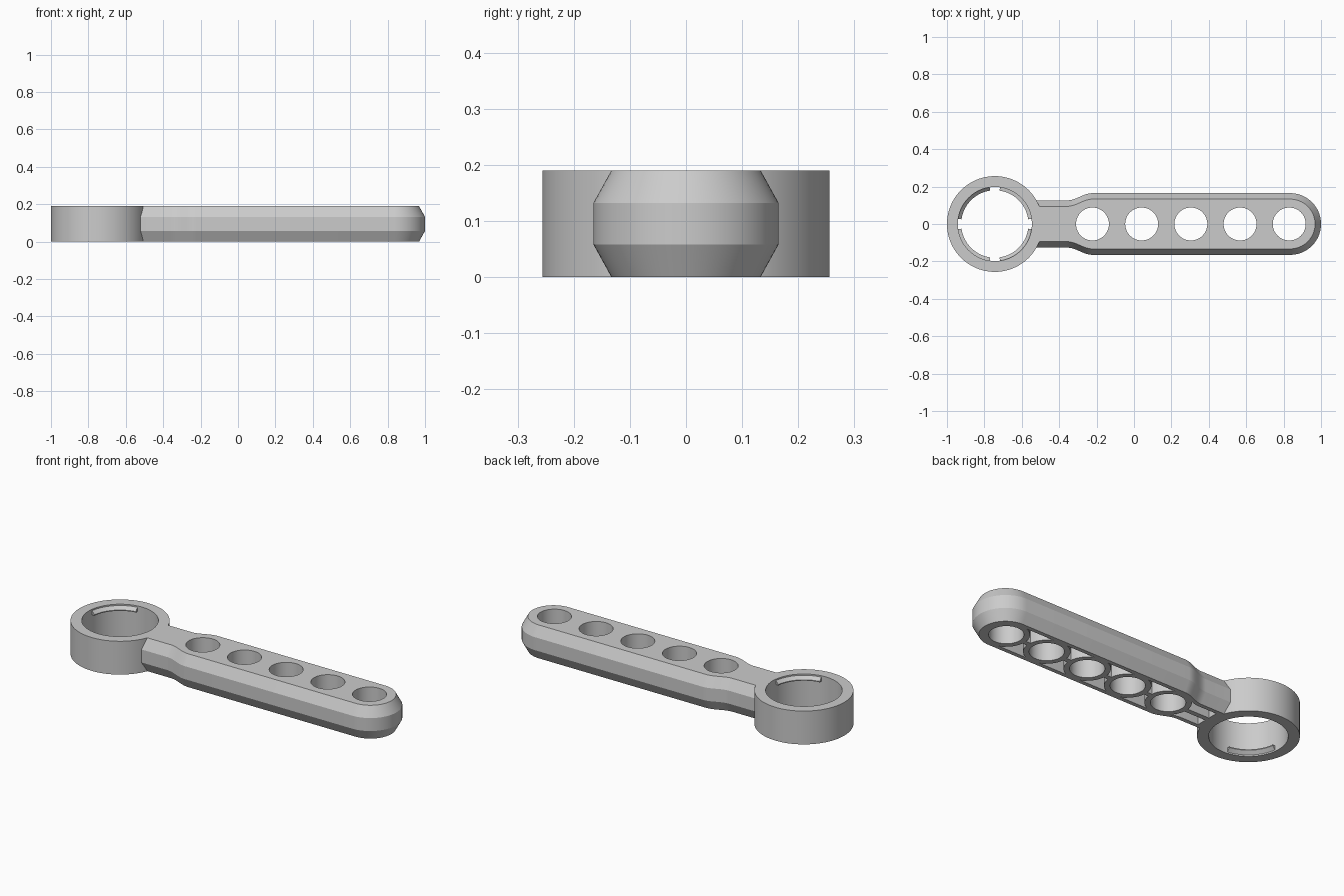
import bpy, bmesh, math

if "Cube" in bpy.data.objects:
    bpy.data.objects.remove(bpy.data.objects["Cube"])

H = 0.19
RING_X = -0.744
HOLES = [-0.222 + 0.263 * i for i in range(5)]


def loft(name, loops):
    """Closed solid from stacked loops with equal point counts."""
    bm = bmesh.new()
    rows = [[bm.verts.new(p) for p in loop] for loop in loops]
    n = len(rows[0])
    for a, b in zip(rows, rows[1:]):
        for i in range(n):
            j = (i + 1) % n
            bm.faces.new((a[i], a[j], b[j], b[i]))
    bm.faces.new(rows[0][::-1])
    bm.faces.new(rows[-1])
    bmesh.ops.recalc_face_normals(bm, faces=bm.faces)
    me = bpy.data.meshes.new(name)
    bm.to_mesh(me)
    bm.free()
    ob = bpy.data.objects.new(name, me)
    bpy.context.collection.objects.link(ob)
    return ob


def cylinder(name, x, r, z0, z1, n=64):
    ring = [(x + r * math.cos(math.tau * i / n), r * math.sin(math.tau * i / n)) for i in range(n)]
    return loft(name, [[(px, py, z) for px, py in ring] for z in (z0, z1)])


def boolean(target, tool, op):
    bpy.context.view_layer.objects.active = target
    m = target.modifiers.new(op, 'BOOLEAN')
    m.operation, m.object, m.solver = op, tool, 'EXACT'
    bpy.ops.object.modifier_apply(modifier=m.name)
    bpy.data.objects.remove(tool)


def outline(d, x0, tip=True):
    """Handle outline inset by d: narrow neck, S-shaped shoulder, round tip."""
    up = [(x0, 0.126 - d)]
    for i in range(13):
        t = i / 12
        up.append((-0.36 + 0.14 * t, 0.126 + 0.039 * (0.5 - 0.5 * math.cos(math.pi * t)) - d))
    if tip:
        for i in range(20):
            a = math.pi / 2 * (1 - i / 20)
            up.append((0.835 + (0.165 - d) * math.cos(a), (0.165 - d) * math.sin(a)))
        mid = [(1.0 - d, 0)]
    else:
        up.append((0.83, 0.165 - d))
        mid = []
    return up + mid + [(x, -y) for x, y in reversed(up)]


# Chamfered handle joined to the ring body
handle = loft("ring_handle", [[(x, y, z) for x, y in outline(d, -0.6)]
                              for d, z in ((0.032, 0), (0, 0.058), (0, 0.132), (0.032, H))])
boolean(handle, cylinder("ring_body", RING_X, 0.256, 0, H, 96), 'UNION')
boolean(handle, cylinder("ring_bore", RING_X, 0.198, -0.1, 0.3, 96), 'DIFFERENCE')

# Underside pockets, leaving tubes around the holes and a central rib
pocket = loft("pocket", [[(x, y, z) for x, y in outline(0.055, -0.475, False)] for z in (-0.05, 0.15)])
for x in HOLES:
    boolean(pocket, cylinder("tube", x, 0.118, -0.1, 0.3), 'DIFFERENCE')
rib = loft("rib", [[(-0.6, -0.014, z), (0.95, -0.014, z), (0.95, 0.014, z), (-0.6, 0.014, z)]
                   for z in (-0.1, 0.3)])
boolean(pocket, rib, 'DIFFERENCE')
boolean(handle, pocket, 'DIFFERENCE')

# Row of through holes
for x in HOLES:
    boolean(handle, cylinder("hole", x, 0.088, -0.1, 0.3), 'DIFFERENCE')

# Snap lugs inside the ring: two at the top, two at the bottom
lugs = []
for deg, flip in ((135, False), (315, False), (45, True), (225, True)):
    prof = [(0.203, 0.187), (0.18, 0.165), (0.18, 0.16), (0.203, 0.158)]
    loops = []
    for i in range(21):
        a = math.radians(deg - 37 + 74 * i / 20)
        loops.append([(RING_X + r * math.cos(a), r * math.sin(a), H - z if flip else z) for r, z in prof])
    lugs.append(loft("snap_lug", loops))

# Smooth curved walls, keep chamfer edges sharp
for ob in [handle] + lugs:
    bpy.ops.object.select_all(action='DESELECT')
    ob.select_set(True)
    bpy.context.view_layer.objects.active = ob
    bpy.ops.object.shade_smooth_by_angle(angle=math.radians(20))
